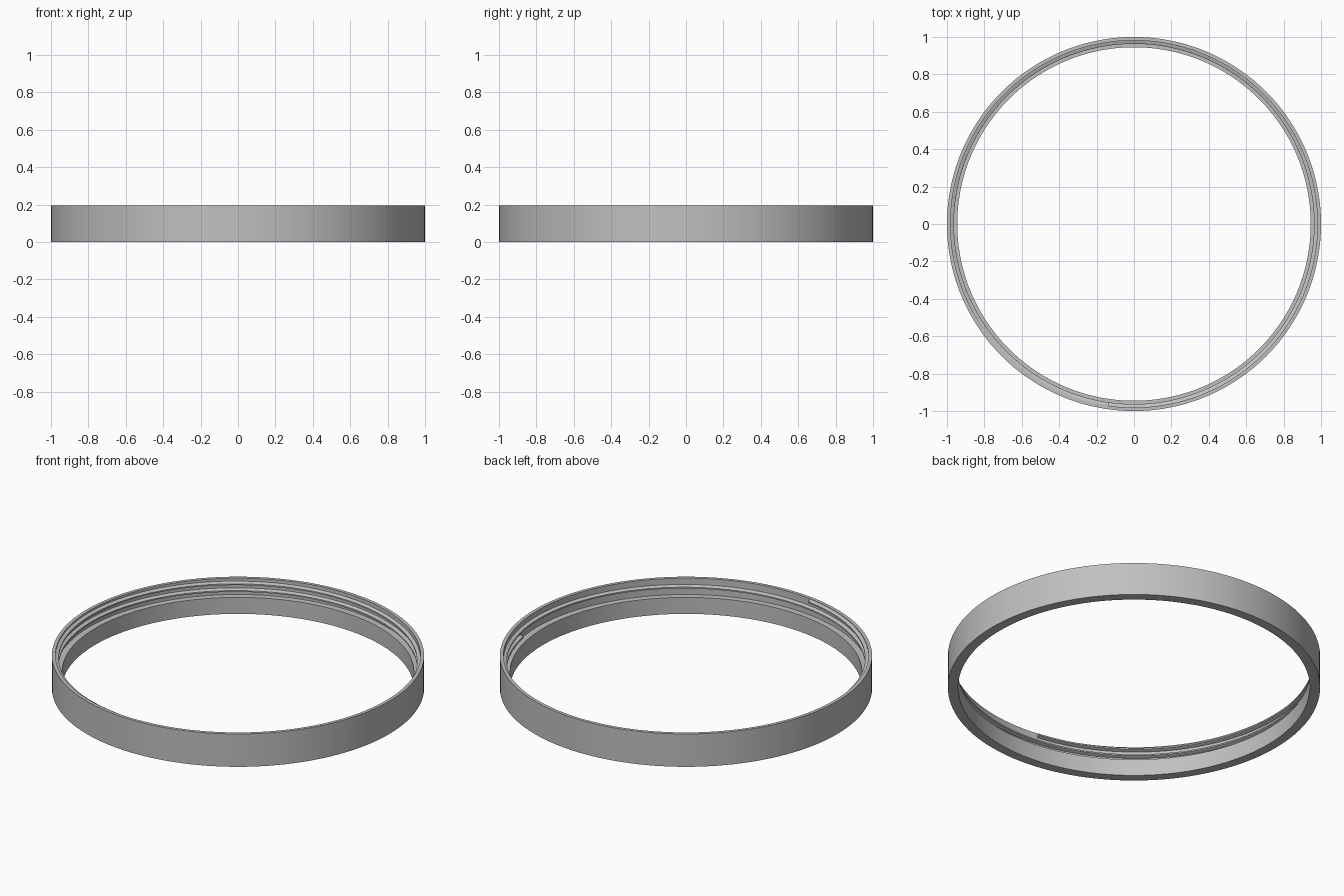
import bpy, bmesh, math

if "Cube" in bpy.data.objects:
    bpy.data.objects.remove(bpy.data.objects["Cube"])

SEG = 144
HEIGHT = 0.195
LEDGE_Z = 0.098

grey = bpy.data.materials.new("plain grey")
grey.diffuse_color = (0.53, 0.53, 0.53, 1)
grey.use_nodes = True
grey.node_tree.nodes["Principled BSDF"].inputs["Base Color"].default_value = grey.diffuse_color


def finish(name, bm):
    """Turn a bmesh into a smooth-shaded object with the grey material."""
    bmesh.ops.recalc_face_normals(bm, faces=bm.faces)
    mesh = bpy.data.meshes.new(name)
    bm.to_mesh(mesh)
    bm.free()
    mesh.materials.append(grey)
    obj = bpy.data.objects.new(name, mesh)
    bpy.context.collection.objects.link(obj)
    bpy.ops.object.select_all(action='DESELECT')
    obj.select_set(True)
    bpy.context.view_layer.objects.active = obj
    bpy.ops.object.shade_smooth_by_angle(angle=math.radians(25))
    return obj


def sweep(bm, sections, closed):
    """Skin a list of equal cross-sections, each a loop of points."""
    rings = [[bm.verts.new(p) for p in s] for s in sections]
    n = len(rings[0])
    for i in range(len(rings) if closed else len(rings) - 1):
        a, b = rings[i], rings[(i + 1) % len(rings)]
        for j in range(n):
            k = (j + 1) % n
            bm.faces.new((a[j], a[k], b[k], b[j]))
    if not closed:
        bm.faces.new(rings[0])
        bm.faces.new(rings[-1])


def place(profile, angle, z=0):
    return [(r * math.cos(angle), r * math.sin(angle), h + z) for r, h in profile]


# Ring body: plain lower wall, ledge, and a thinner threaded upper wall
wall = [(0.945, 0), (1, 0), (1, HEIGHT), (0.981, HEIGHT),
        (0.981, LEDGE_Z), (0.945, LEDGE_Z)]
bm = bmesh.new()
sweep(bm, [place(wall, 2 * math.pi * i / SEG) for i in range(SEG)], True)
finish("ring_body", bm)

# Internal screw thread: a right-handed trapezoid ridge above the ledge
PITCH, TURNS, START = 0.04, 1.7, math.radians(10)
ridge = [(0.988, -0.013), (0.981, -0.012), (0.963, -0.004),
         (0.963, 0.004), (0.981, 0.012), (0.988, 0.013)]
steps = int(TURNS * SEG)
sections = []
for i in range(steps + 1):
    t = TURNS * i / steps
    sections.append(place(ridge, START + 2 * math.pi * t, 0.113 + PITCH * t))
bm = bmesh.new()
sweep(bm, sections, False)
finish("inner_thread", bm)
